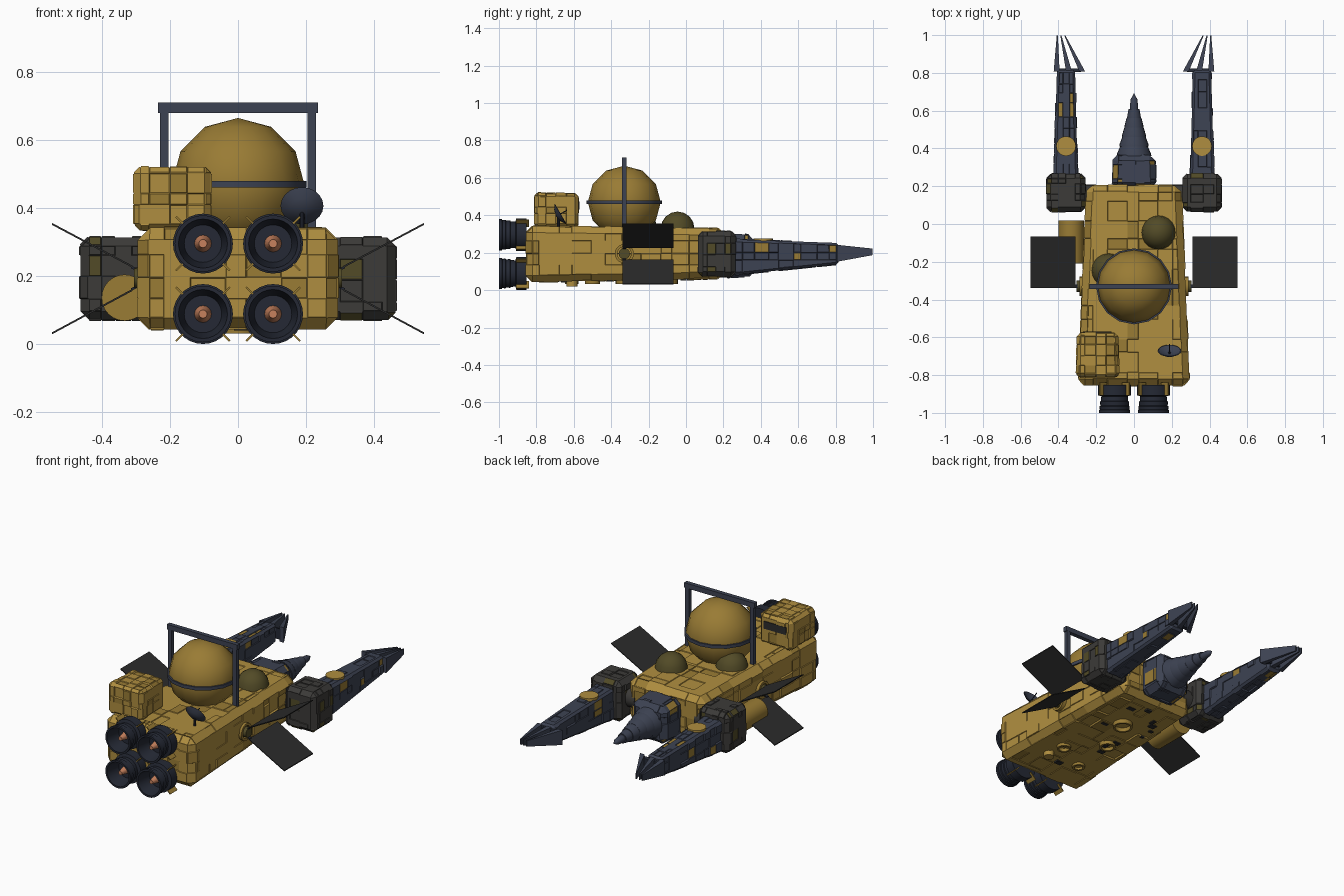
import bpy, bmesh, math, random
from mathutils import Vector

if "Cube" in bpy.data.objects:
    bpy.data.objects.remove(bpy.data.objects["Cube"])

random.seed(7)


def mat(name, r, g, b):
    m = bpy.data.materials.new(name)
    m.diffuse_color = (r, g, b, 1)
    m.use_nodes = True
    m.node_tree.nodes["Principled BSDF"].inputs["Base Color"].default_value = m.diffuse_color
    return m


GOLD = mat("gold_hull", 0.43, 0.27, 0.05)
DOME = mat("dome_gold", 0.32, 0.20, 0.035)
OLIVE = mat("dark_olive", 0.085, 0.07, 0.02)
DARK = mat("dark_grey", 0.045, 0.043, 0.04)
SLATE = mat("slate", 0.046, 0.055, 0.085)
NAVY = mat("navy", 0.018, 0.022, 0.035)
PANEL = mat("panel_black", 0.025, 0.025, 0.025)
COPPER = mat("copper", 0.57, 0.22, 0.11)


def finish(name, bm, mats):
    bmesh.ops.recalc_face_normals(bm, faces=bm.faces)
    me = bpy.data.meshes.new(name)
    bm.to_mesh(me)
    bm.free()
    for m in mats:
        me.materials.append(m)
    ob = bpy.data.objects.new(name, me)
    bpy.context.collection.objects.link(ob)
    return ob


def rect(x0, x1, z0, z1):
    return [(x0, z0), (x1, z0), (x1, z1), (x0, z1)]


def mirror(s, pts):
    return [(s * x, z) for x, z in pts]


def loft(name, y0, y1, a, b, mats, bevel=0, cuts=None, odds=0.4, tint=0.0):
    """Block between section a at y0 and b at y1, with random raised hull plates."""
    bm = bmesh.new()
    va = [bm.verts.new((x, y0, z)) for x, z in a]
    vb = [bm.verts.new((x, y1, z)) for x, z in b]
    n = len(a)
    bm.faces.new(va)
    bm.faces.new(vb)
    for i in range(n):
        bm.faces.new((va[i], va[(i + 1) % n], vb[(i + 1) % n], vb[i]))
    bmesh.ops.recalc_face_normals(bm, faces=bm.faces)
    if bevel:
        bmesh.ops.bevel(bm, geom=bm.edges[:], offset=bevel, segments=1, affect='EDGES')
    if cuts:
        lo = [min(v.co[k] for v in bm.verts) for k in range(3)]
        hi = [max(v.co[k] for v in bm.verts) for k in range(3)]
        for k in range(3):
            for i in range(cuts[k]):
                co, no = Vector(), Vector()
                t = (i + 1 + random.uniform(-0.25, 0.25)) / (cuts[k] + 1)
                co[k], no[k] = lo[k] + (hi[k] - lo[k]) * t, 1
                bmesh.ops.bisect_plane(bm, geom=bm.verts[:] + bm.edges[:] + bm.faces[:],
                                       plane_co=co, plane_no=no, dist=1e-4)
        bm.normal_update()
        for f in bm.faces[:]:
            if min(e.calc_length() for e in f.edges) > 0.018 and random.random() < odds:
                bmesh.ops.inset_individual(bm, faces=[f], thickness=0.003,
                                           depth=random.choice((-0.004, 0.004)))
                if random.random() < tint:
                    f.material_index = 1
    return finish(name, bm, mats)


def lathe(name, origin, axis, profile, m, segs=24, smooth=True):
    """Turned part: profile of (radius, height) round an axis."""
    q = Vector((0, 0, 1)).rotation_difference(Vector(axis).normalized())
    bm = bmesh.new()
    rings = []
    for r, h in profile:
        rings.append([bm.verts.new(Vector(origin) + q @ Vector((
            r * math.cos(i * math.tau / segs), r * math.sin(i * math.tau / segs), h)))
            for i in range(segs)])
    for p, c in zip(rings, rings[1:]):
        for i in range(segs):
            j = (i + 1) % segs
            bm.faces.new((p[i], p[j], c[j], c[i]))
    bmesh.ops.remove_doubles(bm, verts=bm.verts, dist=1e-5)
    ob = finish(name, bm, [m])
    if smooth:
        ob.data.shade_smooth()
        ob.data.set_sharp_from_angle(angle=math.radians(32))
    return ob


def disc(r, h0, h1):
    return [(0, h0), (r, h0), (r, h1), (0, h1)]


def ring(r, w, h):
    return [(r - w, -h), (r + w, -h), (r + w, h), (r - w, h), (r - w, -h)]


def ball(r, start, steps):
    return [(r * math.cos(t), r * math.sin(t)) for t in
            (start + (math.pi / 2 - start) * i / steps for i in range(steps + 1))]


# Main hull, cargo box and its dark window
loft("hull", -0.855, 0.205, rect(-0.295, 0.295, 0.043, 0.343),
     rect(-0.25, 0.25, 0.062, 0.33), [GOLD, DOME], 0.035, (6, 11, 3), 0.45, 0.3)
loft("cargo_box", -0.81, -0.575, rect(-0.305, -0.08, 0.335, 0.52),
     rect(-0.30, -0.085, 0.335, 0.515), [GOLD, DOME], 0.018, (3, 3, 2), 0.5, 0.2)
loft("cargo_box_window", -0.58, -0.57, rect(-0.27, -0.12, 0.43, 0.475),
     rect(-0.27, -0.12, 0.43, 0.475), [PANEL])

# Large dome with belt, and the roll frame over it
C = (0, -0.33, 0.47)
lathe("main_dome", C, (0, 0, 1), ball(0.195, -math.pi / 2, 6), DOME, 16)
lathe("dome_belt", C, (0, 0, 1), ring(0.193, 0.008, 0.010), SLATE, 16)
loft("frame_bar", -0.343, -0.317, rect(-0.235, 0.235, 0.68, 0.71),
     rect(-0.235, 0.235, 0.68, 0.71), [SLATE])
for s in (-1, 1):
    p = mirror(s, rect(0.204, 0.229, 0.32, 0.685))
    loft("frame_post", -0.342, -0.318, p, p, [SLATE])

# Small deck domes
for x, y in ((0.13, -0.045), (-0.135, -0.245)):
    lathe("small_dome", (x, y, 0.33), (0, 0, 1), ball(0.09, 0, 4), OLIVE, 20)

# Tilted dish antenna on a post
D = Vector((0.188, -0.675, 0.405))
N = Vector((0, 0.866, 0.5))
lathe("dish", D, N, [(0, -0.022), (0.035, -0.014), (0.063, 0.004), (0.058, 0.006),
                     (0.03, -0.008), (0, -0.014)], SLATE, 20)
lathe("dish_pin", D, N, disc(0.003, -0.02, 0.045), NAVY, 8)
lathe("dish_post", (0.188, -0.682, 0.33), (0, 0, 1), disc(0.007, 0, 0.07), NAVY, 8)

# Four engines with copper cores and diagonal fins
NOZZLE = [(0, 0), (0.088, 0), (0.088, 0.055), (0.07, 0.06), (0.072, 0.085), (0.077, 0.088),
          (0.075, 0.11), (0.08, 0.113), (0.078, 0.13), (0.083, 0.133), (0.083, 0.148),
          (0.072, 0.148), (0.055, 0.06), (0, 0.06)]
for x in (-0.103, 0.103):
    for z in (0.089, 0.296):
        lathe("engine_nozzle", (x, -0.852, z), (0, -1, 0), NOZZLE, NAVY, 28)
        lathe("engine_core", (x, -0.852, z), (0, -1, 0),
              [(0, 0.05), (0.026, 0.055), (0.012, 0.125), (0, 0.125)], COPPER, 16)
        for k in range(4):
            t = math.pi / 4 + k * math.pi / 2
            u, w = Vector((math.cos(t), math.sin(t))), Vector((-math.sin(t), math.cos(t))) * 0.003
            pts = [Vector((x, z)) + u * r + w * e
                   for r, e in ((0.06, -1), (0.112, -1), (0.112, 1), (0.06, 1))]
            loft("engine_fin", -0.908, -0.84, pts, pts, [DOME])

# Drill base and stepped drill
loft("drill_base", 0.19, 0.365, rect(-0.118, 0.118, 0.065, 0.305),
     rect(-0.112, 0.112, 0.075, 0.295), [SLATE, DOME], 0.03, (3, 2, 3), 0.4, 0.1)
drill = [(0, 0)]
for i in range(6):
    r = 0.092 * (1 - i / 6.6)
    h = 0.05 * i
    drill += [(r, h), (r * 0.98, h + 0.012), (r * 0.80, h + 0.05)]
drill += [(0, 0.333)]
lathe("drill", (0, 0.36, 0.185), (0, 1, 0), drill, SLATE, 20)

# Paired arms, claws, wing panels and hull rings
for s in (-1, 1):
    p = mirror(s, rect(0.258, 0.463, 0.072, 0.314))
    loft("shoulder", 0.065, 0.265, p, p, [DARK, OLIVE], 0.025, (3, 3, 3), 0.5, 0.3)
    loft("arm", 0.25, 0.815, mirror(s, rect(0.298, 0.424, 0.08, 0.272)),
         mirror(s, rect(0.312, 0.408, 0.138, 0.252)), [SLATE, DOME], 0.012, (2, 8, 2), 0.5, 0.22)
    lathe("arm_disc", (s * 0.36, 0.412, 0.2), (0, 0, 1), disc(0.052, 0, 0.077), GOLD, 20)
    lathe("shoulder_pivot", (s * 0.2, 0.15, 0.195), (s, 0, 0), disc(0.06, 0, 0.08), DARK, 16)
    for base, tip in ((0.40, 0.404), (0.335, 0.385), (0.265, 0.364)):
        loft("claw_blade", 0.808, 0.998, mirror(s, rect(base - 0.006, base + 0.025, 0.152, 0.242)),
             mirror(s, rect(tip - 0.001, tip + 0.005, 0.187, 0.222)), [SLATE])
    loft("claw_root", 0.805, 0.822, mirror(s, rect(0.28, 0.408, 0.165, 0.23)),
         mirror(s, rect(0.285, 0.408, 0.17, 0.225)), [NAVY])
    for inner, outer in ((0.228, 0.354), (0.16, 0.032)):
        p = mirror(s, [(0.31, inner - 0.003), (0.547, outer - 0.003),
                       (0.547, outer + 0.003), (0.31, inner + 0.003)])
        loft("wing_panel", -0.34, -0.066, p, p, [PANEL])
        q = mirror(s, [(0.25, 0.19), (0.315, inner - 0.004), (0.315, inner + 0.004), (0.25, 0.2)])
        loft("wing_strut", -0.34, -0.32, q, q, [NAVY])
    lathe("side_ring", (s * 0.277, -0.33, 0.195), (s, 0, 0), ring(0.044, 0.007, 0.012), DOME, 20)
    lathe("side_hub", (s * 0.26, -0.33, 0.195), (s, 0, 0), disc(0.03, 0, 0.045), OLIVE, 16)

# Side tank on the left
lathe("side_tank", (-0.333, 0.018, 0.137), (0, -1, 0), disc(0.068, 0, 0.228), DOME, 24)

# Underside ports and vents
for x, y, r in ((0.0, -0.1, 0.05), (-0.08, -0.33, 0.04), (0.1, -0.5, 0.035), (-0.1, -0.61, 0.03)):
    lathe("belly_ring", (x, y, 0.046), (0, 0, 1), ring(r, 0.006, 0.014), DOME, 20)
lathe("belly_cap", (0.12, -0.61, 0.02), (0, 0, 1), disc(0.03, 0, 0.04), GOLD, 16)
for i in range(12):
    x, y = random.uniform(-0.2, 0.17), random.uniform(-0.78, 0.1)
    z = 0.043 + 0.018 * (y + 0.855)
    p = rect(x, x + random.uniform(0.02, 0.05), z - 0.006, z + 0.01)
    loft("belly_vent", y, y + random.uniform(0.015, 0.04), p, p, [PANEL])
